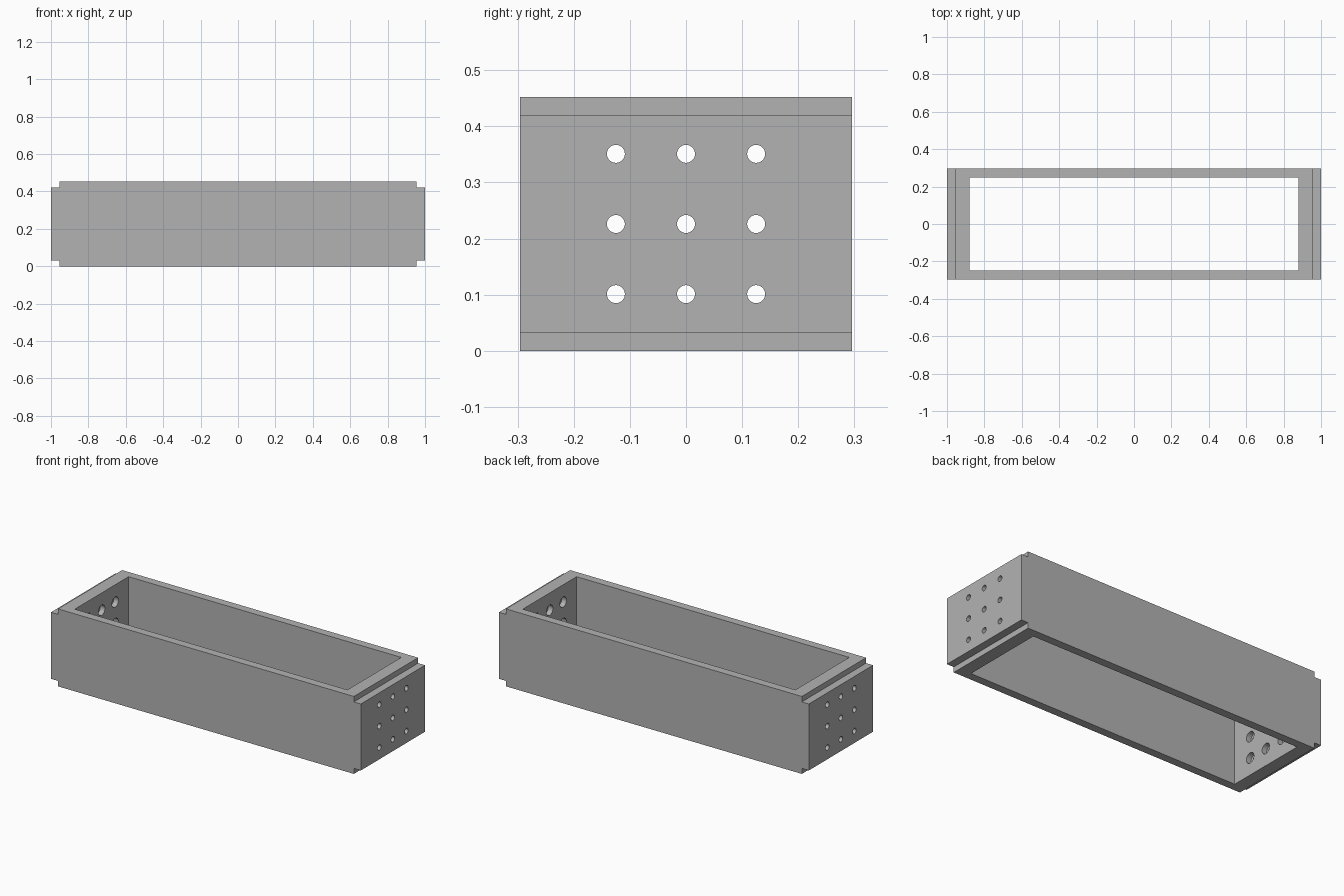
import bpy, bmesh
from mathutils import Matrix, Vector

cube = bpy.data.objects.get("Cube")
if cube:
    bpy.data.objects.remove(cube, do_unlink=True)

HALF_L, HALF_W, HEIGHT = 1.0, 0.296, 0.452
STEP_X, STEP_Z = 0.955, 0.032
INNER_X, INNER_Y = 0.88, 0.248
PITCH, HOLE_R, BORE_R, BORE_DEPTH = 0.125, 0.016, 0.03, 0.03

grey = bpy.data.materials.new("plain grey")
grey.use_nodes = True
colour = (0.45, 0.45, 0.45, 1)
grey.diffuse_color = colour
grey.node_tree.nodes["Principled BSDF"].inputs["Base Color"].default_value = colour


def make_object(name, bm):
    bmesh.ops.recalc_face_normals(bm, faces=bm.faces)
    mesh = bpy.data.meshes.new(name)
    bm.to_mesh(mesh)
    bm.free()
    mesh.materials.append(grey)
    obj = bpy.data.objects.new(name, mesh)
    bpy.context.scene.collection.objects.link(obj)
    return obj


def cut(target, cutter):
    """Subtract the cutter, then discard it."""
    mod = target.modifiers.new("cut", 'BOOLEAN')
    mod.operation, mod.solver, mod.object = 'DIFFERENCE', 'EXACT', cutter
    bpy.context.view_layer.objects.active = target
    bpy.ops.object.modifier_apply(modifier=mod.name)
    bpy.data.objects.remove(cutter, do_unlink=True)


def hole_cutter(name, radius, x_inner, x_outer):
    """A 3 x 3 grid of cylinders along x, at both ends."""
    bm = bmesh.new()
    for side in (-1, 1):
        for row in (-1, 0, 1):
            for col in (-1, 0, 1):
                centre = Vector((side * (x_inner + x_outer) / 2, col * PITCH,
                                 HEIGHT / 2 + row * PITCH))
                bmesh.ops.create_cone(
                    bm, cap_ends=True, segments=32, radius1=radius, radius2=radius,
                    depth=x_outer - x_inner,
                    matrix=Matrix.Translation(centre) @ Matrix.Rotation(1.5707963, 4, 'Y'))
    return make_object(name, bm)


# Body: profile with notched corners, extruded across the width
quarter = [(STEP_X, 0), (STEP_X, STEP_Z), (HALF_L, STEP_Z)]
right_side = quarter + [(x, HEIGHT - z) for x, z in reversed(quarter)]
outline = right_side + [(-x, z) for x, z in reversed(right_side)]
bm = bmesh.new()
face = bm.faces.new([bm.verts.new((x, -HALF_W, z)) for x, z in outline])
extruded = bmesh.ops.extrude_face_region(bm, geom=[face])["geom"]
bmesh.ops.translate(bm, vec=(0, 2 * HALF_W, 0),
                    verts=[v for v in extruded if isinstance(v, bmesh.types.BMVert)])
body = make_object("open_frame", bm)

# Rectangular opening, through from top to bottom
bm = bmesh.new()
bmesh.ops.create_cube(bm, size=2, matrix=Matrix.Translation((0, 0, HEIGHT / 2))
                      @ Matrix.Diagonal((INNER_X, INNER_Y, HEIGHT, 1)))
cut(body, make_object("opening_cutter", bm))

# Bolt holes through the ends, with wider counterbores on the inside
cut(body, hole_cutter("hole_cutter", HOLE_R, INNER_X - 0.05, HALF_L + 0.05))
cut(body, hole_cutter("bore_cutter", BORE_R, INNER_X - 0.05, INNER_X + BORE_DEPTH))

# Smooth the hole walls only
bpy.ops.object.select_all(action='DESELECT')
body.select_set(True)
bpy.context.view_layer.objects.active = body
bpy.ops.object.shade_smooth_by_angle(angle=0.6)
